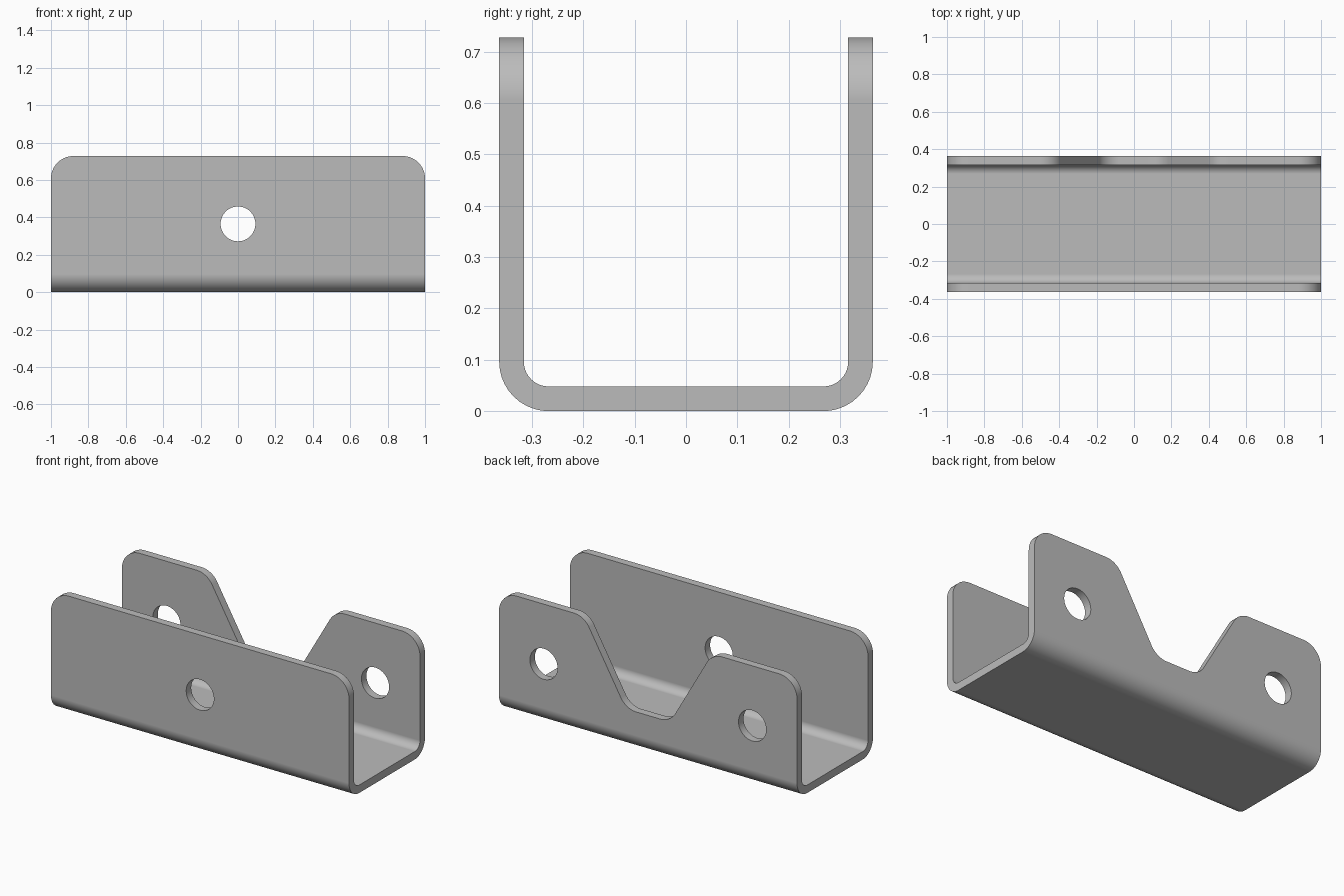
import bpy, bmesh, math
from mathutils import Vector

cube = bpy.data.objects.get("Cube")
if cube:
    bpy.data.objects.remove(cube, do_unlink=True)

LENGTH, HALF_W, HEIGHT, THICK = 2.0, 0.364, 0.728, 0.048
CORNER_R, HOLE_R, HOLE_Z = 0.12, 0.093, 0.365


def rounded(points, steps=12):
    """Outline from (x, y, radius) corners, each corner filleted by its radius."""
    out = []
    for i, (x, y, r) in enumerate(points):
        p = Vector((x, y))
        if r == 0:
            out.append(p)
            continue
        a = (Vector(points[i - 1][:2]) - p).normalized()
        b = (Vector(points[(i + 1) % len(points)][:2]) - p).normalized()
        half = math.acos(a.dot(b)) / 2
        centre = p + (a + b).normalized() * (r / math.sin(half))
        start = p + a * (r / math.tan(half)) - centre
        end = p + b * (r / math.tan(half)) - centre
        out += [centre + start.lerp(end, k / steps).normalized() * r
                for k in range(steps + 1)]
    return out


def prism(bm, outline, place, depth):
    """Closed solid between a placed outline and its copy moved by depth."""
    near = [bm.verts.new(place(p)) for p in outline]
    far = [bm.verts.new(v.co + Vector(depth)) for v in near]
    bm.faces.new(near)
    bm.faces.new(far[::-1])
    for i in range(len(near)):
        bm.faces.new((near[i], near[i - 1], far[i - 1], far[i]))


def make_object(name, bm):
    bmesh.ops.recalc_face_normals(bm, faces=bm.faces[:])
    mesh = bpy.data.meshes.new(name)
    bm.to_mesh(mesh)
    bm.free()
    obj = bpy.data.objects.new(name, mesh)
    bpy.context.collection.objects.link(obj)
    return obj


steel = bpy.data.materials.new("grey_steel")
steel.use_nodes = True
colour = (0.5, 0.5, 0.5, 1)
steel.diffuse_color = colour
steel.node_tree.nodes["Principled BSDF"].inputs["Base Color"].default_value = colour

# Bent U-shaped sheet, left a little tall so the trim cutters shape its top
tall, inner = HEIGHT + 0.06, HALF_W - THICK
bm = bmesh.new()
prism(bm, rounded([
    (-HALF_W, tall, 0), (-HALF_W, 0, 2 * THICK), (HALF_W, 0, 2 * THICK), (HALF_W, tall, 0),
    (inner, tall, 0), (inner, THICK, THICK), (-inner, THICK, THICK), (-inner, tall, 0)]),
    lambda p: (-LENGTH / 2, p.x, p.y), (LENGTH, 0, 0))
channel = make_object("channel_bracket", bm)
channel.data.materials.append(steel)

# Cutters: rounded top trims, trapezoid notch in the back wall, round holes
NOTCH = [(-0.43, HEIGHT, CORNER_R), (-0.148, 0.24, CORNER_R),
         (0.148, 0.24, CORNER_R), (0.43, HEIGHT, CORNER_R)]
end, shoulder = LENGTH / 2, HEIGHT - CORNER_R
bm = bmesh.new()
for side, notch, holes in ((-1, [], [0]), (1, NOTCH, [-0.7, 0.7])):
    def place(p):
        return (p.x, side * 0.2, p.y)

    depth = (0, side * 0.3, 0)
    # Filleted top edge, continued outwards and closed overhead
    edge = rounded([(-end, 0, 0), (-end, HEIGHT, CORNER_R)] + notch
                   + [(end, HEIGHT, CORNER_R), (end, 0, 0)])[1:-1]
    edge += [Vector(q) for q in ((1.2, shoulder), (1.2, 1), (-1.2, 1), (-1.2, shoulder))]
    prism(bm, edge, place, depth)
    for x in holes:
        ring = [Vector((x + HOLE_R * math.cos(math.tau * k / 48),
                        HOLE_Z + HOLE_R * math.sin(math.tau * k / 48))) for k in range(48)]
        prism(bm, ring, place, depth)
cutter = make_object("trim_cutter", bm)
cutter.hide_render = True

# Cut the sheet and bake the result
bpy.ops.object.select_all(action="DESELECT")
bpy.context.view_layer.objects.active = channel
channel.select_set(True)
cut = channel.modifiers.new("cut", "BOOLEAN")
cut.operation, cut.solver, cut.object = "DIFFERENCE", "EXACT", cutter
bpy.ops.object.modifier_apply(modifier=cut.name)
bpy.data.objects.remove(cutter, do_unlink=True)

# Smooth bends with crisp sheet edges
bpy.ops.object.shade_smooth_by_angle(angle=math.radians(30))
weighted = channel.modifiers.new("flat_wall_normals", "WEIGHTED_NORMAL")
weighted.keep_sharp = True
